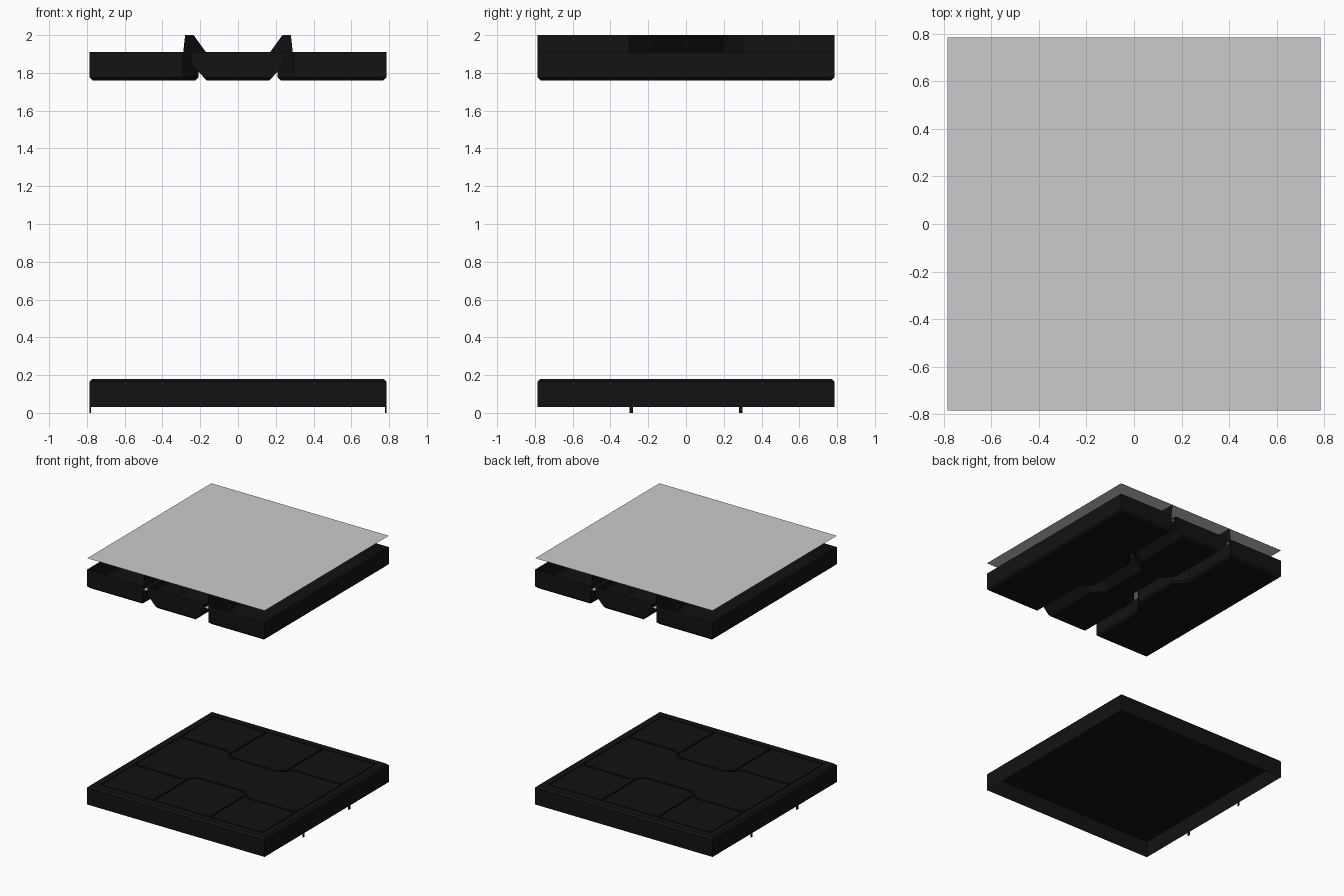
import bpy, bmesh

if "Cube" in bpy.data.objects:
    bpy.data.objects.remove(bpy.data.objects["Cube"])

H = 0.785          # half width of the square module
C = 0.015          # edge chamfer

black = bpy.data.materials.new("black_panel")
black.diffuse_color = (0.006, 0.006, 0.006, 1)
black.use_nodes = True
black.node_tree.nodes["Principled BSDF"].inputs["Base Color"].default_value = black.diffuse_color


def loft(name, rings, cap_first=False, cap_last=False, closed=True, mat=black):
    """Skin a list of rings of 3D points, optionally capping the ends."""
    bm = bmesh.new()
    vs = [[bm.verts.new(p) for p in r] for r in rings]
    n = len(vs[0])
    for a, b in zip(vs, vs[1:]):
        for i in range(n if closed else n - 1):
            j = (i + 1) % n
            bm.faces.new((a[i], a[j], b[j], b[i]))
    if cap_first:
        bm.faces.new(vs[0][::-1])
    if cap_last:
        bm.faces.new(vs[-1])
    bmesh.ops.recalc_face_normals(bm, faces=bm.faces)
    me = bpy.data.meshes.new(name)
    bm.to_mesh(me)
    bm.free()
    ob = bpy.data.objects.new(name, me)
    bpy.context.collection.objects.link(ob)
    if mat:
        me.materials.append(mat)
    return ob


def jog(end, mid, half=H):
    """Seam path along the module that steps inward in the middle."""
    return [(-half, end), (-0.30, end), (-0.20, mid), (0.20, mid), (0.30, end), (half, end)]


def square(h, z):
    return [(-h, -h, z), (h, -h, z), (h, h, z), (-h, h, z)]


def plate(name, outline, z0, z1):
    """Thin floor plate with open underside."""
    return loft(name, [[(x, y, z) for x, y in outline] for z in (z0, z1)], cap_last=True)


# ---------- floor ----------
ZG, ZT = 0.165, 0.18     # groove bottom and floor top
R = 0.71                 # inside of the border
G = 0.008                # half groove width
loft("floor_tray", [square(H, 0.03), square(H, ZG)], cap_last=True)
loft("floor_border", [square(H, ZG), square(H - C, ZT), square(R + G, ZT), square(R + G, ZG)])

# central walkway plate
low = jog(-0.29 + G, -0.21 + G, R)
plate("floor_walkway", low + [(x, -y) for x, y in reversed(low)], ZG, ZT)

# outer plates, three along each side
for s, side in ((-1, "front"), (1, "back")):
    e, m = s * (0.29 + G), s * (0.21 + G)
    o = s * R
    k = s * (0.25 + G)
    outlines = {
        "middle": [(-0.25 + G, k), (-0.20, m), (0.20, m), (0.25 - G, k), (0.25 - G, o), (-0.25 + G, o)],
        "right": [(0.25 + G, k), (0.30, e), (R, e), (R, o), (0.25 + G, o)],
        "left": [(-0.25 - G, k), (-0.30, e), (-R, e), (-R, o), (-0.25 - G, o)],
    }
    for part, ol in outlines.items():
        plate(f"floor_plate_{side}_{part}", ol, ZG, ZT)
    # small end tabs under the seams
    for t, end in ((-1, "left"), (1, "right")):
        x, y = t * H, s * 0.29
        loft(f"floor_tab_{side}_{end}", [[(x, y - 0.01, z), (x, y + 0.01, z),
             (x - t * 0.006, y + 0.01, z), (x - t * 0.006, y - 0.01, z)] for z in (0, 0.035)],
             cap_first=True)

# ---------- ceiling ----------
ZB, ZR = 1.76, 1.91      # ceiling underside and rim


def ring_side(s, end, mid, h, z):
    path = [(s * x, y, z) for y, x in jog(end, mid, h)]
    return path + [(s * h, h, z), (s * h, -h, z)]


def ring_mid(end, mid, h, z):
    p = jog(end, mid, h)
    return [(x, y, z) for y, x in p] + [(-x, y, z) for y, x in reversed(p)]


# central panel with flanks sloping up and outward
loft("ceiling_centre_panel",
     [ring_mid(0.165, 0.085, H - C, ZB), ring_mid(0.18, 0.10, H, ZB + C),
      ring_mid(0.25, 0.17, H, 1.85), ring_mid(0.25, 0.17, H, ZR)], cap_first=True)

for s, side in ((-1, "left"), (1, "right")):
    # side panel, open on top
    loft(f"ceiling_{side}_panel",
         [ring_side(s, 0.29 + C, 0.21 + C, H - C, ZB), ring_side(s, 0.29, 0.21, H, ZB + C),
          ring_side(s, 0.29, 0.21, H, ZR)], cap_first=True)
    # leaning cove reflector rising to the top sheet
    loft(f"cove_reflector_{side}",
         [[(s * x, y, z) for y, x in jog(e, m)] for e, m, z in ((0.29, 0.17, ZR), (0.28, 0.235, 2.0))],
         closed=False)
    # pale light strip covering the seam
    loft(f"cove_light_{side}",
         [[(s * x, y, 1.88) for y, x in jog(e, m)] for e, m in ((0.25, 0.17), (0.29, 0.21))],
         closed=False, mat=None)

# flat sheet closing the module
loft("top_sheet", [square(H, 2.0)], cap_last=True, mat=None)
